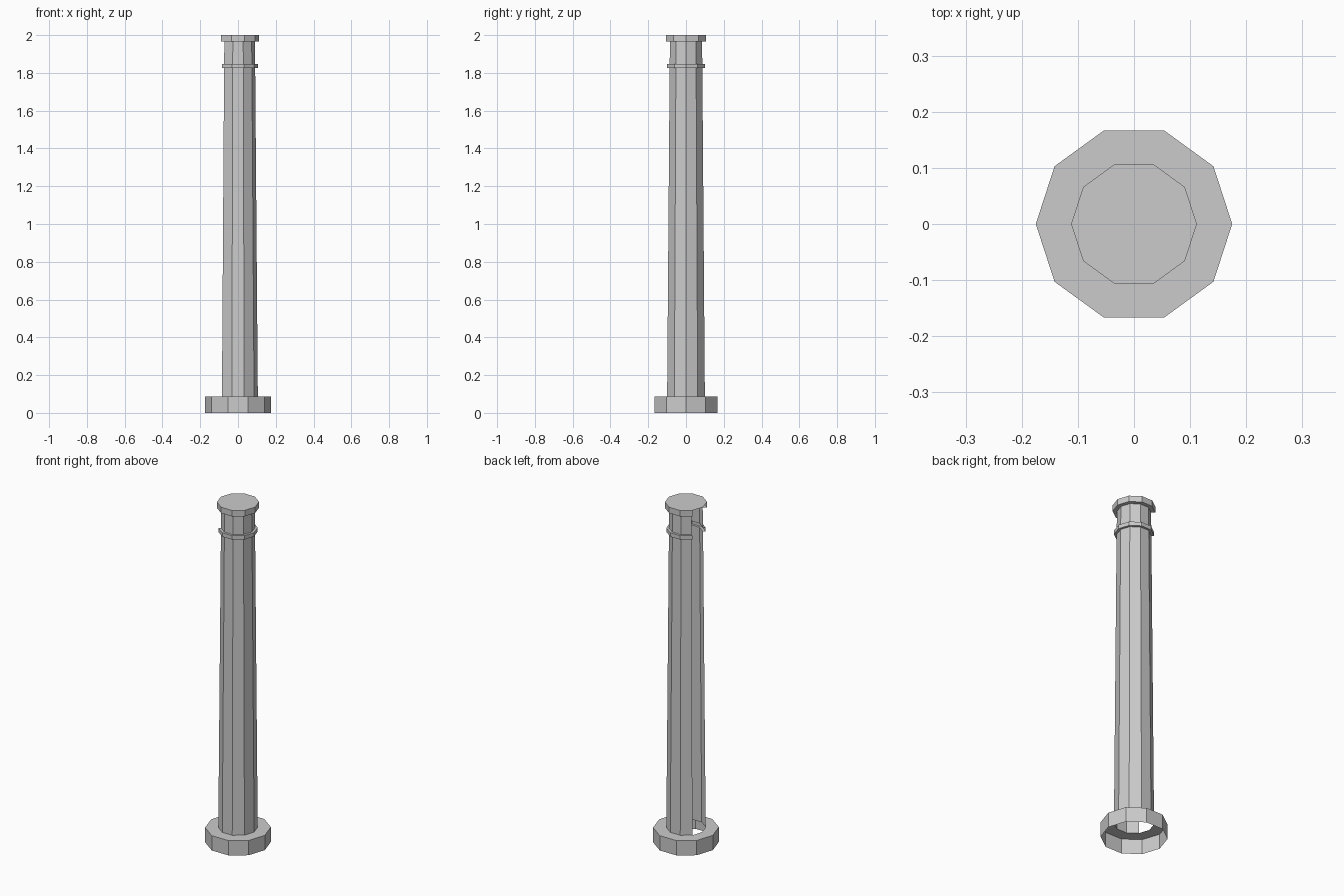
import bpy, bmesh
from math import cos, sin, pi

if "Cube" in bpy.data.objects:
    bpy.data.objects.remove(bpy.data.objects["Cube"])

SIDES = 10

def lathe(name, profile, segments, cap_top=False):
    """Revolve (radius, z) points over the listed ten-sided segments."""
    bm = bmesh.new()
    rings = [[bm.verts.new((r * cos(2 * pi * i / SIDES), r * sin(2 * pi * i / SIDES), z))
              for i in range(SIDES)] for r, z in profile]
    for low, high in zip(rings, rings[1:]):
        for i in segments:
            j = (i + 1) % SIDES
            bm.faces.new((low[i], low[j], high[j], high[i]))
    if cap_top:
        bm.faces.new(rings[-1])
    loose = [v for v in bm.verts if not v.link_faces]
    bmesh.ops.delete(bm, geom=loose, context='VERTS')
    mesh = bpy.data.meshes.new(name)
    bm.to_mesh(mesh)
    bm.free()
    obj = bpy.data.objects.new(name, mesh)
    bpy.context.collection.objects.link(obj)
    return obj

# Plinth: full ring, open underneath, with a hole under the shaft
lathe("column_base", [(0.175, 0), (0.175, 0.087), (0.105, 0.087)], range(SIDES))

# Hollow tapered shaft, collar and capital; the two segments facing -x are open
open_side = [i for i in range(SIDES) if i not in (4, 5)]
lathe("column_shaft",
      [(0.105, 0.087), (0.091, 1.825), (0.105, 1.825), (0.105, 1.848),
       (0.091, 1.848), (0.089, 1.965), (0.112, 1.965), (0.112, 2.0)],
      open_side, cap_top=True)
